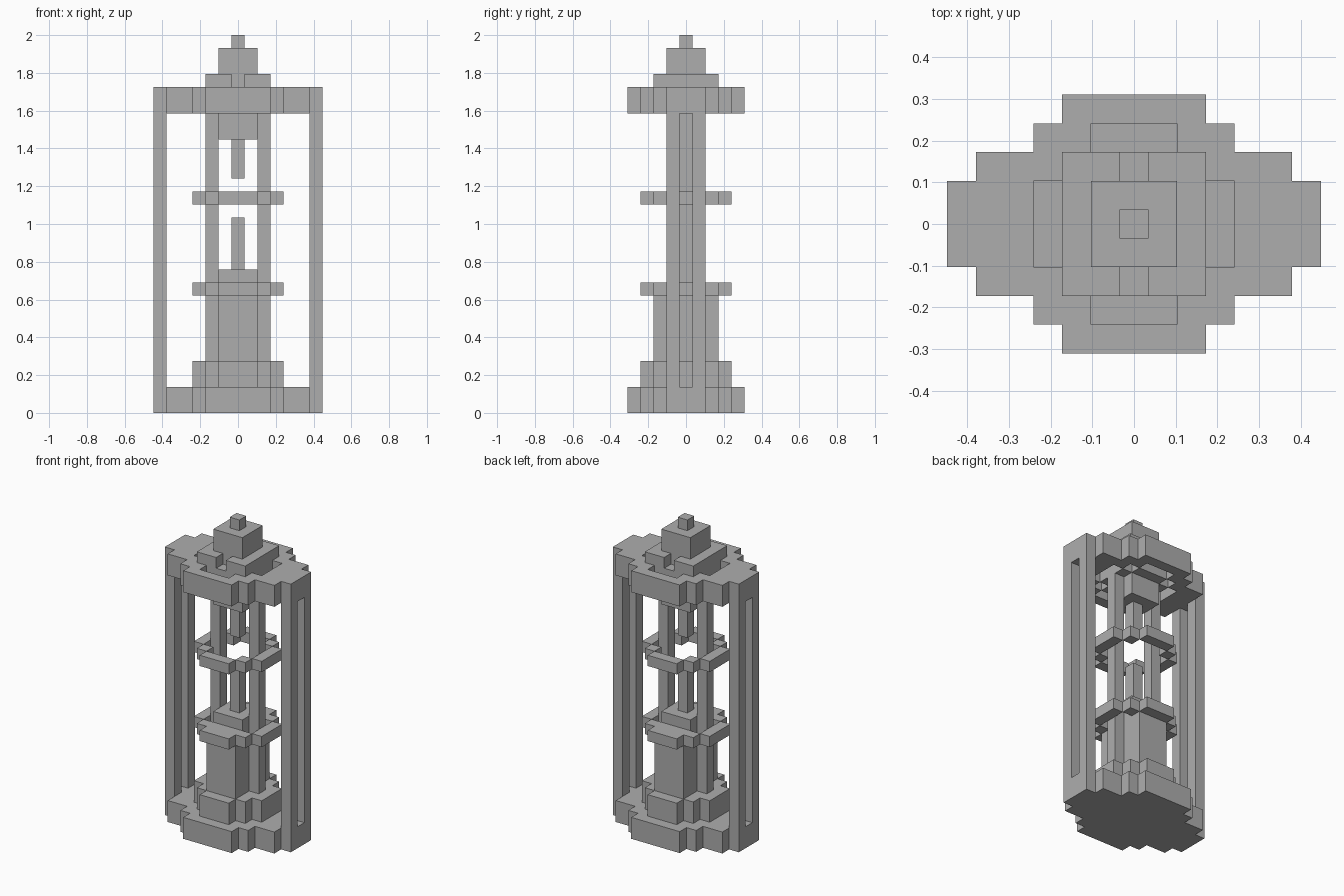
import bpy, bmesh, math

cube = bpy.data.objects.get("Cube")
if cube:
    bpy.data.objects.remove(cube, do_unlink=True)

U = 2 / 29  # edge length of one block

grey = bpy.data.materials.new("plain_grey")
grey.use_nodes = True
color = (0.42, 0.42, 0.42, 1)
grey.diffuse_color = color
grey.node_tree.nodes["Principled BSDF"].inputs["Base Color"].default_value = color


def cells(rule):
    """Blocks of the plan whose distances from the centre lines obey the rule."""
    return {(x, y) for x in range(-6, 7) for y in range(-4, 5) if rule(abs(x), abs(y))}


def rect(a, b):
    return cells(lambda x, y: x <= a and y <= b)


def prism(name, plan, z0, z1):
    """Stand a block plan up between two levels, with outer faces only."""
    bm = bmesh.new()

    def quad(points):
        bm.faces.new([bm.verts.new((x * U, y * U, z * U)) for x, y, z in points])

    for cx, cy in plan:
        l, r, f, b = cx - .5, cx + .5, cy - .5, cy + .5
        ring = [(l, f), (r, f), (r, b), (l, b)]
        quad([(x, y, z1) for x, y in ring])
        quad([(x, y, z0) for x, y in reversed(ring)])
        for i, (dx, dy) in enumerate([(0, -1), (1, 0), (0, 1), (-1, 0)]):
            if (cx + dx, cy + dy) not in plan:
                p, q = ring[i], ring[(i + 1) % 4]
                quad([(*p, z0), (*q, z0), (*q, z1), (*p, z1)])
    bmesh.ops.remove_doubles(bm, verts=bm.verts, dist=U / 100)
    bmesh.ops.dissolve_limit(bm, angle_limit=math.radians(1), verts=bm.verts, edges=bm.edges)
    mesh = bpy.data.meshes.new(name)
    bm.to_mesh(mesh)
    bm.free()
    mesh.materials.append(grey)
    bpy.context.collection.objects.link(bpy.data.objects.new(name, mesh))


# Shared plans
oval = rect(2, 4) | rect(3, 3) | rect(5, 2) | rect(6, 1)
disc = rect(1, 3) | rect(2, 2) | rect(3, 1)
hoop = disc - rect(1, 2) - rect(2, 1)
core = rect(1, 1)
rod = rect(0, 0)

# Base, pedestal and lower body
prism("base", oval, 0, 2)
prism("pedestal", disc, 2, 4)
prism("lower_body", rect(1, 2), 4, 10)
prism("lower_collar", core, 10, 11)
prism("lower_rod", rod, 11, 15)

# Hoops around the middle
prism("lower_hoop", hoop, 9, 10)
prism("upper_hoop", hoop, 16, 17)

# Uprights
prism("inner_posts", {(-2, 0), (2, 0)}, 4, 23)
prism("outer_posts", cells(lambda x, y: x == 6 and y == 1), 2, 23)

# Head with slots around the centre
prism("upper_rod", rod, 18, 21)
prism("upper_collar", core, 21, 23)
prism("top_plate", oval - hoop, 23, 25)
prism("cap", rect(2, 2) - {(0, -2), (0, 2)}, 25, 26)
prism("finial_block", core, 26, 28)
prism("finial_tip", rod, 28, 29)
